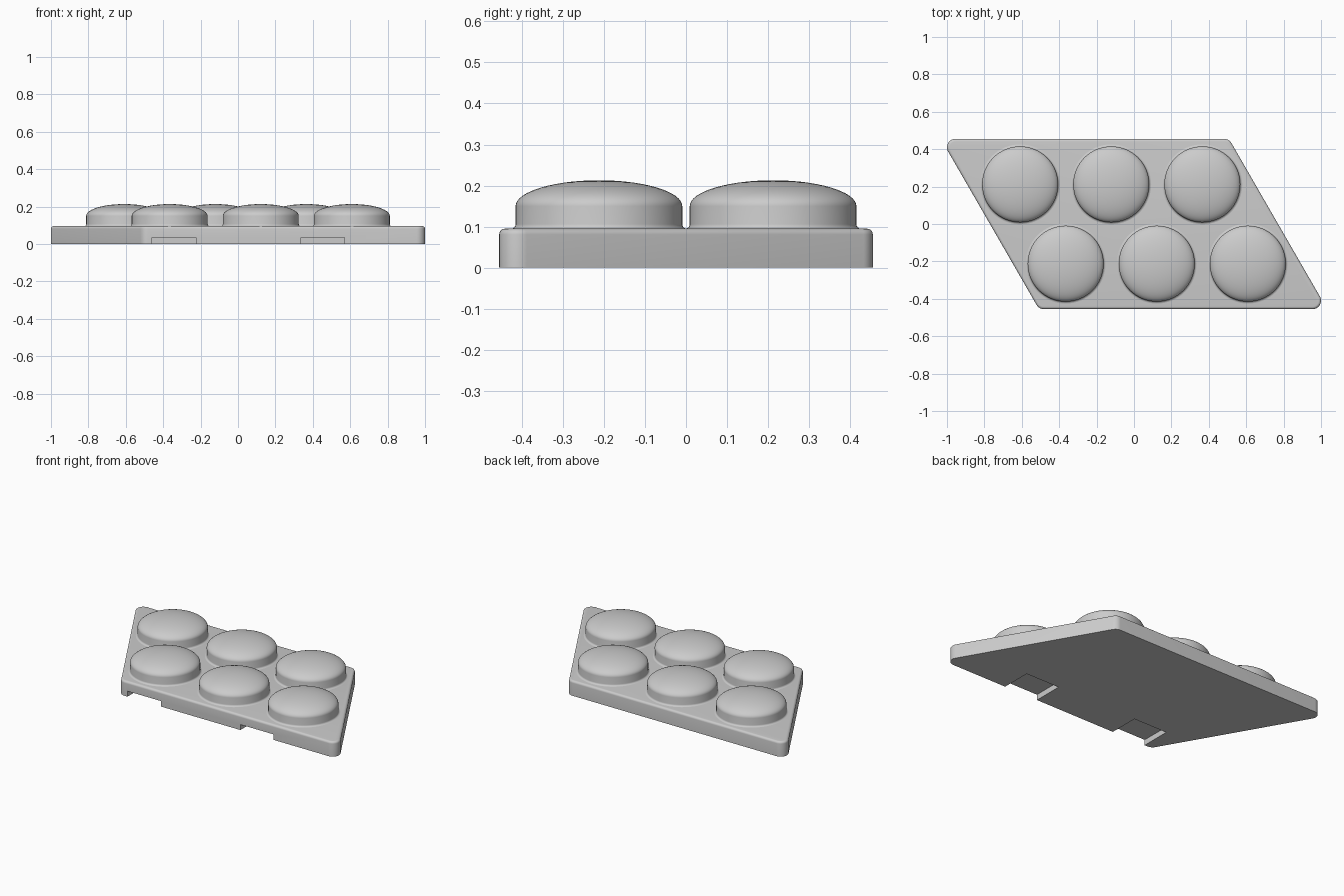
import bpy, bmesh
from math import cos, sin, pi, radians

cube = bpy.data.objects.get("Cube")
if cube:
    bpy.data.objects.remove(cube, do_unlink=True)

grey = bpy.data.materials.new("light_grey")
grey.use_nodes = True
COLOUR = (0.6, 0.6, 0.6, 1)
grey.diffuse_color = COLOUR
grey.node_tree.nodes["Principled BSDF"].inputs["Base Color"].default_value = COLOUR


def loft(name, rings):
    """Skin a stack of equal-length rings and cap both ends."""
    bm = bmesh.new()
    loops = [[bm.verts.new(p) for p in ring] for ring in rings]
    n = len(loops[0])
    for a, b in zip(loops, loops[1:]):
        for i in range(n):
            j = (i + 1) % n
            bm.faces.new((a[i], a[j], b[j], b[i]))
    bm.faces.new(loops[0][::-1])
    bm.faces.new(loops[-1])
    mesh = bpy.data.meshes.new(name)
    bm.to_mesh(mesh)
    bm.free()
    mesh.materials.append(grey)
    obj = bpy.data.objects.new(name, mesh)
    bpy.context.collection.objects.link(obj)
    return obj


def activate(obj):
    bpy.ops.object.select_all(action='DESELECT')
    obj.select_set(True)
    bpy.context.view_layer.objects.active = obj


def smooth(obj):
    activate(obj)
    bpy.ops.object.shade_smooth_by_angle(angle=radians(30))


# Base plate: rounded parallelogram with a softened top edge
PLATE_TOP, CORNER, EDGE, HALF_Y = 0.095, 0.045, 0.014, 0.455
cy = HALF_Y - CORNER
corners = [(0.955, -cy, -90, 30), (0.482, cy, 30, 90),
           (-0.955, cy, 90, 210), (-0.482, -cy, 210, 270)]


def plate_ring(radius, z, steps=10):
    ring = []
    for x, y, start, end in corners:
        for i in range(steps + 1):
            a = radians(start + (end - start) * i / steps)
            ring.append((x + radius * cos(a), y + radius * sin(a), z))
    return ring


rings = [plate_ring(CORNER, 0)]
for i in range(6):
    a = pi / 2 * i / 5
    rings.append(plate_ring(CORNER - EDGE * (1 - cos(a)),
                            PLATE_TOP - EDGE * (1 - sin(a))))
plate = loft("base_plate", rings)

# Two notches under the front edge
for x in (-0.343, 0.453):
    bpy.ops.mesh.primitive_cube_add(size=1, location=(x, -0.365, 0))
    cutter = bpy.context.object
    cutter.name = "notch_cutter"
    cutter.scale = (0.235, 0.2, 0.07)
    cutter.location.y = -HALF_Y + 0.09
    cutter.hide_render = True
    cutter.data.materials.append(grey)
    cutter.scale.y = 0.2
    bpy.context.view_layer.update()
    mod = plate.modifiers.new("notch", 'BOOLEAN')
    mod.operation = 'DIFFERENCE'
    mod.solver = 'EXACT'
    mod.object = cutter
    activate(plate)
    bpy.ops.object.modifier_apply(modifier=mod.name)
    bpy.data.objects.remove(cutter, do_unlink=True)
smooth(plate)

# Domed buttons: flared foot, straight wall, elliptical dome
RADIUS, WALL_TOP, DOME, FLARE = 0.203, 0.15, 0.063, 0.011
profile = [(RADIUS + FLARE, PLATE_TOP - 0.004)]
for i in range(5):
    a = pi / 2 * i / 4
    profile.append((RADIUS + FLARE * (1 - sin(a)), PLATE_TOP + FLARE * (1 - cos(a))))
for i in range(16):
    a = pi / 2 * i / 15.3
    profile.append((RADIUS * cos(a), WALL_TOP + DOME * sin(a)))


def button(name, x, y, sides=64):
    rings = [[(r * cos(2 * pi * i / sides), r * sin(2 * pi * i / sides), z)
              for i in range(sides)] for r, z in profile]
    obj = loft(name, rings)
    obj.location = (x, y, 0)
    smooth(obj)


for row, y, shift in (("front", -0.212, 0.1217), ("back", 0.212, -0.1217)):
    for place, step in (("right", -1), ("middle", 0), ("left", 1)):
        button(f"{row}_{place}_button", shift + step * 0.487, y)
